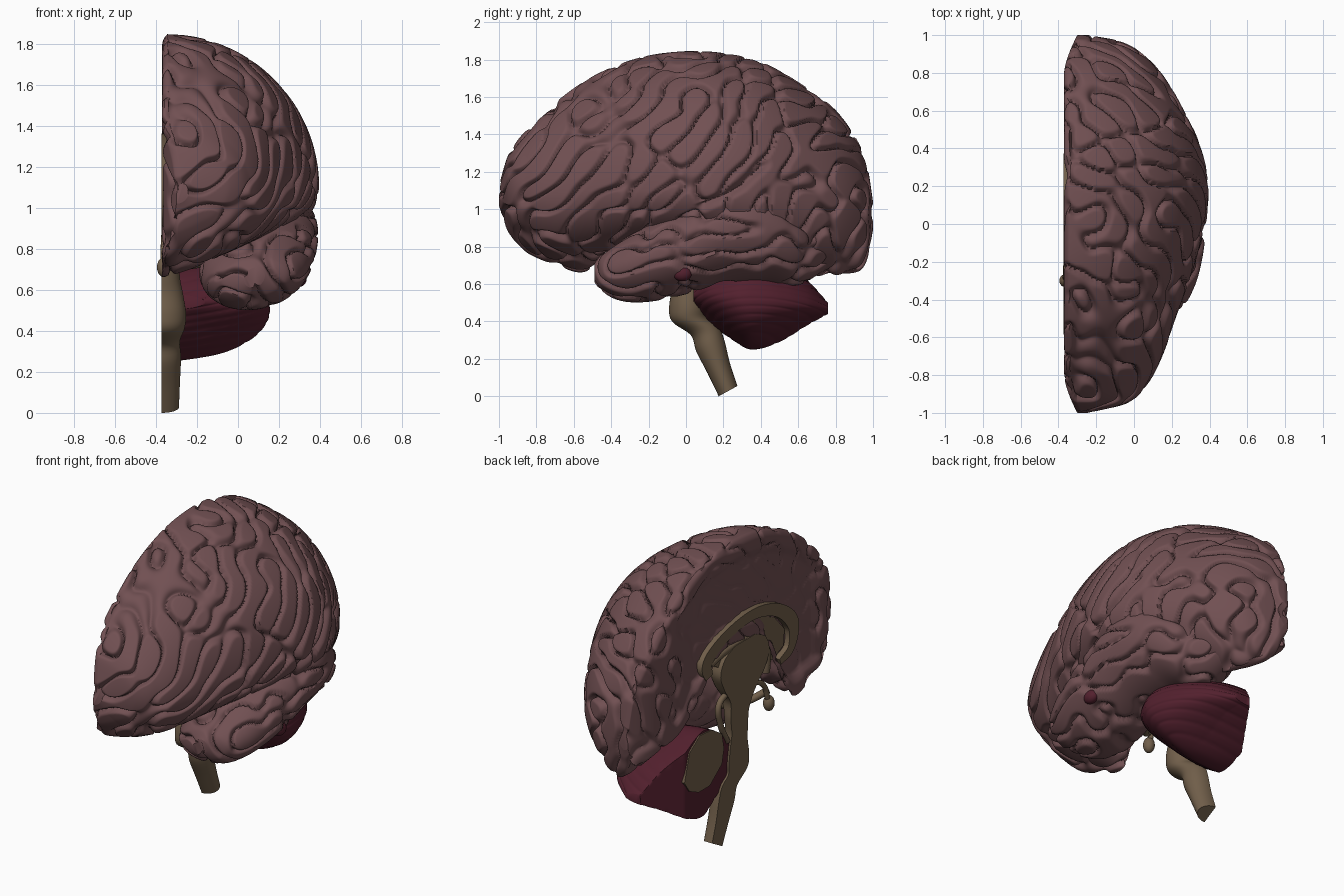
import bpy, bmesh, math, random
from mathutils import Vector, noise

if "Cube" in bpy.data.objects:
    bpy.data.objects.remove(bpy.data.objects["Cube"])

random.seed(7)
MID = -0.37  # x of the flat cut through the middle


def material(name, rgb):
    m = bpy.data.materials.new(name)
    m.diffuse_color = (*rgb, 1)
    m.use_nodes = True
    m.node_tree.nodes["Principled BSDF"].inputs["Base Color"].default_value = m.diffuse_color
    return m


MAUVE = material("mauve_cortex", (0.165, 0.08, 0.085))
MAROON = material("maroon_cerebellum", (0.086, 0.0145, 0.027))
BROWN = material("brown_stem", (0.165, 0.114, 0.069))


def interp(rows, t):
    """Smooth lookup in a table keyed by its first column."""
    k = 0
    while k < len(rows) - 2 and t > rows[k + 1][0]:
        k += 1
    a, b = rows[k], rows[k + 1]
    p, q = rows[max(k - 1, 0)], rows[min(k + 2, len(rows) - 1)]
    h = b[0] - a[0]
    u = min(max((t - a[0]) / h, 0), 1)
    out = []
    for c in range(1, len(a)):
        ma = (b[c] - p[c]) / (b[0] - p[0]) * h
        mb = (q[c] - a[c]) / (q[0] - a[0]) * h
        out.append((2*u**3 - 3*u*u + 1) * a[c] + (u**3 - 2*u*u + u) * ma
                   + (3*u*u - 2*u**3) * b[c] + (u**3 - u*u) * mb)
    return out


def finish(name, bm, mat, angle=60):
    bmesh.ops.recalc_face_normals(bm, faces=bm.faces)
    me = bpy.data.meshes.new(name)
    bm.to_mesh(me)
    bm.free()
    me.materials.append(mat)
    me.polygons.foreach_set("use_smooth", [True] * len(me.polygons))
    me.set_sharp_from_angle(angle=math.radians(angle))
    ob = bpy.data.objects.new(name, me)
    bpy.context.collection.objects.link(ob)
    return ob


def loft(name, rings, mat, groove=None):
    """Skin closed rings, cap the ends, then press grooves in along the normals."""
    bm = bmesh.new()
    vs = [[bm.verts.new(p) for p in r] for r in rings]
    n = len(rings[0])
    for a, b in zip(vs, vs[1:]):
        for i in range(n):
            j = (i + 1) % n
            bm.faces.new((a[i], a[j], b[j], b[i]))
    bm.faces.new(vs[0])
    bm.faces.new(vs[-1][::-1])
    bmesh.ops.recalc_face_normals(bm, faces=bm.faces)
    bm.normal_update()
    if groove:
        moves = [(v, v.normal * -groove(v.co, v.normal)) for v in bm.verts]
        for v, d in moves:
            v.co += d
    return finish(name, bm, mat)


def near(path, y, z):
    """Distance in the side view from (y, z) to a broken line."""
    best = 9
    p = Vector((y, z))
    for a, b in zip(path, path[1:]):
        a, b = Vector(a), Vector(b)
        u = min(max((p - a).dot(b - a) / (b - a).length_squared, 0), 1)
        best = min(best, (p - a - (b - a) * u).length)
    return best


def folds(scale, shear, wavelength, depth, fissures=()):
    """Winding brain folds: creases where a sum of random waves crosses zero."""
    waves = []
    for _ in range(20):
        d = Vector([random.gauss(0, 1) * s for s in scale])
        d.z -= shear * d.y
        waves.append((d.normalized() * (2 * math.pi / wavelength), random.uniform(0, 6.28)))
    norm = math.sqrt(2 / len(waves))

    def groove(p, n):
        q = p + noise.noise_vector(p * 3) * 0.035
        f = sum(math.cos(k.dot(q) + ph) for k, ph in waves) * norm
        f = math.sqrt(f * f + .008) - .05
        flat = 1
        if n.x < -0.75:
            flat = .25 if p.x > MID + .015 and abs(p.y) < .8 else .6
        d = depth * flat * (1 - min(1, f / 0.75)) ** 2
        if n.x > 0:
            for path in fissures:
                d = max(d, .05 * max(0, 1 - near(path, q.y, q.z) / .045) ** 1.5)
        return d
    return groove


def half_lobe(rows, count, n, m, x0, shift, rim):
    """Rings along y; flat on the middle plane with a rounded rim, domed outwards."""
    rings = []
    y0, y1 = rows[0][0], rows[-1][0]
    for s in range(count + 1):
        y = (y0 + y1) / 2 - (y1 - y0) / 2 * math.cos(math.pi * s / count)
        top, med, lat, zc, w = interp(rows, y)
        xm, w = x0 + shift(y), w - shift(y)
        ring = []
        for i in range(n):
            t = math.pi / 2 * i / n
            ring.append((xm + rim + (w - rim) * math.sin(t), y,
                         zc + (top - zc) * math.cos(t)))
        for i in range(n):
            t = math.pi / 2 * i / n
            low = med + (lat - med) * min(1, 2 * math.cos(t))
            ring.append((xm + w * math.cos(t), y, zc - (zc - low) * math.sin(t)))
        for i in range(m):
            edge = (1 - i / m) * (top - med)
            bend = rim * max(0, 1 - edge / .05) ** 2
            ends = (1 - y) * .28 if y > 0 else (1 + y) * .6
            foot = i / m * (top - med) + .03
            sink = min(max((min(edge, ends, foot) - .1) / .06, 0), 1)
            ring.append((xm + bend + rim * 1.2 * sink, y, med + (top - med) * i / m))
        rings.append(ring)
    return rings


# Cerebral hemisphere: y, top, bottom at middle, bottom at side, widest height, width
cerebrum = [(-1.0, 1.13, 1.02, 1.02, 1.08, .13), (-.95, 1.29, .87, .9, 1.1, .33),
            (-.85, 1.43, .76, .78, 1.08, .44), (-.7, 1.57, .70, .72, 1.08, .52),
            (-.5, 1.71, .69, .72, 1.1, .59), (-.25, 1.81, 1.12, .75, 1.1, .68),
            (0, 1.845, 1.22, .75, 1.1, .745), (.2, 1.835, 1.2, .7, 1.1, .765),
            (.4, 1.79, 1.0, .63, 1.08, .725), (.6, 1.68, .86, .6, 1.05, .635),
            (.8, 1.53, .83, .575, 1.0, .515), (.92, 1.36, .79, .60, 1.0, .39),
            (.97, 1.23, .79, .70, .96, .29), (1.0, 1.04, .9, .88, .95, .13)]
lateral = [(.1, 1.02), (.3, 1.14), (.4, 1.23)]
loft("cerebral_hemisphere",
     half_lobe(cerebrum, 250, 140, 50, MID,
               lambda y: .07 * max(0, (abs(y) - .8) / .2) ** 1.5, .025),
     MAUVE, folds((.5, 1, .6), .3, .2, .042, (lateral,)))

# Temporal lobe: y, centre x, centre z, radius x, radius z
temporal = [(-.49, .08, .66, .05, .05), (-.45, .08, .66, .16, .10),
            (-.35, .08, .67, .23, .16), (-.2, .085, .71, .27, .205),
            (0, .105, .775, .275, .23), (.2, .105, .845, .28, .245),
            (.4, .085, .86, .265, .245), (.6, .03, .80, .225, .205),
            (.75, -.03, .8, .12, .12)]
rings = []
for s in range(131):
    y = .13 - .62 * math.cos(math.pi * s / 130)
    cx, cz, rx, rz = interp(temporal, y)
    ring = []
    for i in range(140):
        a = 2 * math.pi * i / 140
        dz = rz * math.sin(a)
        ring.append((cx + rx * math.cos(a) + .2 * dz, y, cz + dz))  # leans outwards
    rings.append(ring)
loft("temporal_lobe", rings, MAUVE, folds((1, .45, 1), .3, .19, .038))


# Cerebellum with fine parallel leaves
def leaves(p, n):
    if n.x < -0.75:
        return 0
    return .004 * (1 - abs(math.sin(75 * (p.z + .35 * (p.y - .4) ** 2 - .15 * p.x)))) ** 2


cerebellum = [(.04, .58, .50, .50, .54, .20), (.12, .66, .40, .42, .54, .40),
              (.25, .75, .30, .30, .52, .50), (.35, .78, .25, .25, .50, .515),
              (.5, .72, .29, .31, .50, .475), (.65, .62, .38, .40, .49, .38),
              (.76, .50, .44, .44, .47, .25)]
loft("cerebellum", half_lobe(cerebellum, 90, 70, 15, -.36,
                             lambda y: .6 * max(0, y - .52), 0), MAROON, leaves)

# Brain stem up to the thalamus: key, centre y, z, radius x, radius y, tilt
stem = [(0, .225, .0275, .085, .05, .55), (1, .175, .15, .09, .06, .45),
        (2, .13, .27, .095, .075, .4), (3, .10, .35, .09, .075, .3),
        (4, .02, .41, .112, .095, .1), (5, .01, .48, .12, .1, 0),
        (6, .01, .58, .105, .085, 0), (7, .0, .66, .09, .08, 0),
        (8, 0, .76, .09, .09, 0), (9, -.03, .86, .12, .12, 0),
        (10, -.05, .96, .17, .2, 0), (11, -.05, 1.06, .17, .24, 0),
        (12, -.05, 1.15, .1, .2, 0), (13, -.05, 1.2, .02, .1, 0)]
rings = []
for s in range(66):
    cy, z, rx, ry, tilt = interp(stem, s / 5)
    ring = []
    for i in range(25):
        a = math.pi * i / 24 - math.pi / 2
        dy = ry * math.sin(a)
        ring.append((-.373 + rx * math.cos(a), cy + dy, z + tilt * dy))
    rings.append(ring)
loft("brain_stem", rings, BROWN)


def slab(name, outline, x0, x1, mat):
    """Flat plate with a (y, z) outline."""
    bm = bmesh.new()
    f = bm.faces.new([bm.verts.new((x0, y, z)) for y, z in outline])
    ext = bmesh.ops.extrude_face_region(bm, geom=[f])["geom"]
    for v in ext:
        if isinstance(v, bmesh.types.BMVert):
            v.co.x = x1
    return finish(name, bm, mat, 30)


# Corpus callosum: C-shaped band: key, y, z, half thickness
band = [(0, .30, 1.10, .035), (1, .32, 1.19, .05), (2, .2, 1.27, .04), (3, 0, 1.32, .035),
        (4, -.2, 1.32, .035), (5, -.4, 1.25, .04), (6, -.53, 1.12, .05),
        (7, -.51, .98, .035), (8, -.4, .93, .02)]
upper, lower = [], []
for s in range(49):
    t = s / 6
    y, z, w = interp(band, t)
    ya, za, _ = interp(band, max(t - .05, 0))
    yb, zb, _ = interp(band, min(t + .05, 8))
    side = Vector((za - zb, yb - ya)).normalized() * w
    upper.append((y + side.x, z + side.y))
    lower.append((y - side.x, z - side.y))
slab("corpus_callosum", upper + lower[::-1], -.372, -.2, BROWN)

# Wall under the arch and the white core of the cerebellum
slab("septum", [(.26, 1.16), (.1, 1.28), (-.2, 1.29), (-.38, 1.21), (-.48, 1.1),
                (-.47, 1.0), (-.36, .95), (-.2, 1.0), (.1, 1.06)], -.345, -.27, BROWN)
slab("cerebellar_core", [(.39, .77), (.27, .76), (.17, .70), (.15, .6), (.17, .51),
                         (.29, .42), (.4, .42), (.49, .46), (.54, .53), (.49, .70)],
     -.368, -.33, BROWN)


def tube(name, pts, r):
    cu = bpy.data.curves.new(name, "CURVE")
    cu.dimensions = "3D"
    cu.bevel_depth = r
    cu.bevel_resolution = 3
    cu.use_fill_caps = True
    sp = cu.splines.new("BEZIER")
    sp.bezier_points.add(len(pts) - 1)
    for b, p in zip(sp.bezier_points, pts):
        b.co = p
        b.handle_left_type = b.handle_right_type = "AUTO"
    cu.materials.append(BROWN)
    ob = bpy.data.objects.new(name, cu)
    bpy.context.collection.objects.link(ob)


# Small cords near the middle plane
tube("fornix", [(-.345, .27, 1.16), (-.345, .1, 1.19), (-.345, -.15, 1.16),
                (-.345, -.29, 1.05), (-.34, -.3, .9)], .026)
tube("midbrain_roof", [(-.355, .08, .93), (-.355, .18, .88), (-.355, .17, .76),
                       (-.355, .1, .62)], .018)
tube("optic_tract", [(-.36, -.3, .79), (-.27, -.22, .73), (-.17, -.08, .73)], .022)
tube("pituitary_stalk", [(-.355, -.15, .9), (-.36, -.25, .84), (-.362, -.29, .74)], .016)


def ellipsoid(name, centre, radii, mat):
    bm = bmesh.new()
    bmesh.ops.create_uvsphere(bm, u_segments=20, v_segments=12, radius=1)
    for v in bm.verts:
        v.co = Vector([c + a * r for c, a, r in zip(centre, v.co, radii)])
    finish(name, bm, mat)


# Pituitary gland, and the inner lining showing under the temporal lobe
ellipsoid("pituitary_gland", (-.362, -.3, .71), (.033, .035, .048), BROWN)
ellipsoid("inner_lining", (.30, -.02, .655), (.035, .05, .04), MAROON)
